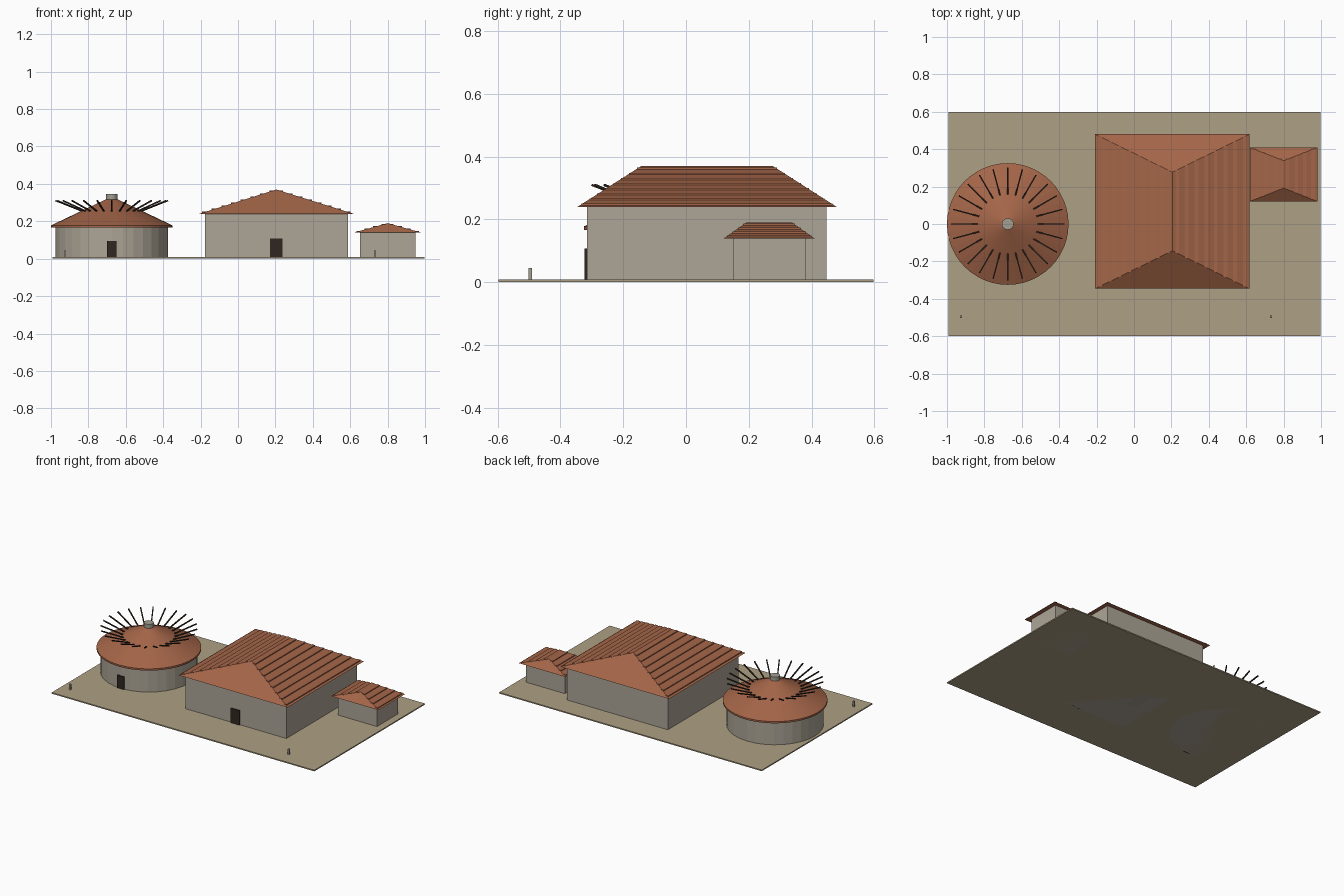
import bpy, bmesh
from math import sin, cos, pi, radians
from mathutils import Vector

if "Cube" in bpy.data.objects:
    bpy.data.objects.remove(bpy.data.objects["Cube"])


def mat(name, rgb):
    m = bpy.data.materials.new(name)
    m.diffuse_color = (*rgb, 1)
    m.use_nodes = True
    m.node_tree.nodes["Principled BSDF"].inputs["Base Color"].default_value = m.diffuse_color
    return m


EARTH = mat("earth", (0.42, 0.35, 0.23))
STONE = mat("stone", (0.42, 0.38, 0.31))
TILE = mat("tile", (0.37, 0.13, 0.065))
DARK = mat("dark_wood", (0.03, 0.02, 0.014))
CAP = mat("cap_stone", (0.36, 0.35, 0.28))


def make(name, bm, m):
    bmesh.ops.recalc_face_normals(bm, faces=bm.faces)
    me = bpy.data.meshes.new(name)
    bm.to_mesh(me)
    bm.free()
    me.materials.append(m)
    ob = bpy.data.objects.new(name, me)
    bpy.context.collection.objects.link(ob)
    return ob


def add_box(bm, x0, x1, y0, y1, z0, z1):
    vs = bmesh.ops.create_cube(bm, size=1)["verts"]
    for v in vs:
        v.co = Vector((x0 if v.co.x < 0 else x1,
                       y0 if v.co.y < 0 else y1,
                       z0 if v.co.z < 0 else z1))


def box(name, m, *dims):
    bm = bmesh.new()
    add_box(bm, *dims)
    return make(name, bm, m)


def lathe(name, m, cx, profile, sides):
    # closed revolved solid; caps on both ends
    bm = bmesh.new()
    rings = [[bm.verts.new((cx + r * cos(2 * pi * i / sides),
                            r * sin(2 * pi * i / sides), z))
              for i in range(sides)] for r, z in profile]
    for a, b in zip(rings, rings[1:]):
        for i in range(sides):
            j = (i + 1) % sides
            bm.faces.new((a[i], a[j], b[j], b[i]))
    bm.faces.new(rings[0][::-1])
    bm.faces.new(rings[-1])
    return make(name, bm, m)


def hip_roof(name, cx, cy, hx, hy, ridge, z0, z1, rows):
    # hipped body with the ridge along y
    bm = bmesh.new()
    c = [bm.verts.new((cx + sx * hx, cy + sy * hy, z0))
         for sx, sy in ((-1, -1), (1, -1), (1, 1), (-1, 1))]
    f = bm.verts.new((cx, cy - ridge, z1))
    b = bm.verts.new((cx, cy + ridge, z1))
    for face in ((c[0], c[1], f), (c[1], c[2], b, f), (c[2], c[3], b),
                 (c[3], c[0], f, b), c[::-1]):
        bm.faces.new(face)
    make(name, bm, TILE)
    # stepped tile courses on the two long slopes
    bm = bmesh.new()
    w, h = 0.01, 0.01 * (z1 - z0) / hx
    for s in (-1, 1):
        for i in range(rows):
            t = (i + 0.5) / rows
            x = cx + s * hx * (1 - t)
            z = z0 + (z1 - z0) * t
            half = hy + (ridge - hy) * t
            add_box(bm, x - w, x + w, cy - half, cy + half, z - h, z + h)
    make(name + "_courses", bm, TILE)


# yard
box("yard", EARTH, -0.993, 0.997, -0.598, 0.598, 0, 0.008)

# round house: wall, conical roof, chimney, door
RX = -0.675
lathe("round_wall", STONE, RX, [(0.302, 0), (0.302, 0.172)], 32)
lathe("round_roof", TILE, RX, [(0.325, 0.166), (0.325, 0.178), (0.03, 0.318)], 48)
lathe("round_chimney", CAP, RX, [(0.031, 0.29), (0.031, 0.345)], 20)
box("round_door", DARK, RX - 0.026, RX + 0.026, -0.308, -0.29, 0, 0.095)

# radiating rafters tilting upward out of the roof
bm = bmesh.new()
N = 24
for i in range(N):
    a = 2 * pi * i / N
    out, side = Vector((cos(a), sin(a), 0)), Vector((-sin(a), cos(a), 0))
    along = Vector((out.x * 0.93, out.y * 0.93, 0.37)).normalized()
    up = along.cross(side)
    p = Vector((RX, 0, 0))
    mid = p + out * 0.222 + Vector((0, 0, 0.279))
    for v in bmesh.ops.create_cube(bm, size=1)["verts"]:
        v.co = mid + along * v.co.x * 0.17 + side * v.co.y * 0.007 + up * v.co.z * 0.007
make("round_rafters", bm, DARK)

# main hall
box("hall_wall", STONE, -0.176, 0.588, -0.316, 0.448, 0, 0.243)
hip_roof("hall_roof", 0.205, 0.067, 0.413, 0.413, 0.21, 0.24, 0.37, 8)
box("hall_door", DARK, 0.171, 0.238, -0.324, -0.308, 0, 0.107)
box("hall_hearth", CAP, -0.081, 0.081, -0.081, 0.081, 0, 0.02)

# side shed
box("shed_wall", STONE, 0.652, 0.948, 0.15, 0.38, 0, 0.145)
hip_roof("shed_roof", 0.8, 0.265, 0.18, 0.144, 0.073, 0.14, 0.19, 4)

# yard posts
for label, x in (("left", -0.925), ("right", 0.733)):
    box("post_" + label, CAP, x - 0.006, x + 0.006, -0.502, -0.49, 0, 0.045)
